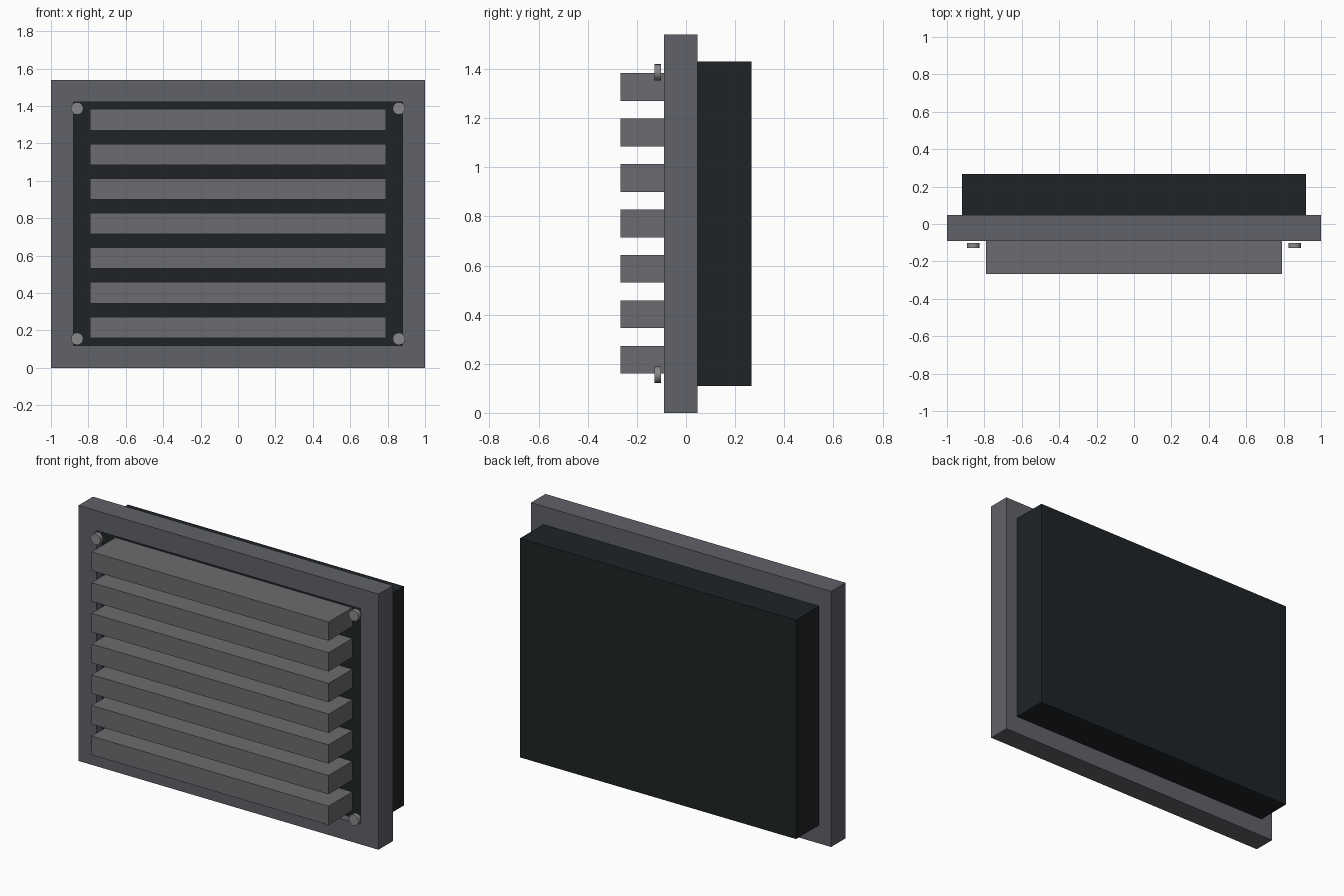
import bpy, bmesh, math

if "Cube" in bpy.data.objects:
    bpy.data.objects.remove(bpy.data.objects["Cube"])


def material(name, rgb):
    m = bpy.data.materials.new(name)
    m.diffuse_color = (*rgb, 1)
    m.use_nodes = True
    m.node_tree.nodes["Principled BSDF"].inputs["Base Color"].default_value = m.diffuse_color
    return m


frame_mat = material("frame_grey", (0.115, 0.122, 0.14))
slat_mat = material("slat_grey", (0.15, 0.148, 0.16))
dark_mat = material("dark_housing", (0.014, 0.017, 0.019))
screw_mat = material("screw_metal", (0.25, 0.25, 0.26))


def finish(name, bm, mat):
    bmesh.ops.recalc_face_normals(bm, faces=bm.faces)
    me = bpy.data.meshes.new(name)
    bm.to_mesh(me)
    bm.free()
    me.materials.append(mat)
    ob = bpy.data.objects.new(name, me)
    bpy.context.collection.objects.link(ob)
    return ob


def box(name, half_x, y0, y1, z0, z1, mat):
    bm = bmesh.new()
    bmesh.ops.create_cube(bm, size=1)
    for v in bm.verts:
        v.co = (v.co.x * 2 * half_x,
                y0 if v.co.y < 0 else y1,
                z0 if v.co.z < 0 else z1)
    return finish(name, bm, mat)


def ring_frame(name, outer, inner, y0, y1, mat):
    # outer and inner are (half width, bottom, top)
    bm = bmesh.new()

    def loop(r, y):
        h, b, t = r
        return [bm.verts.new((x, y, z)) for x, z in ((-h, b), (h, b), (h, t), (-h, t))]

    loops = [loop(outer, y0), loop(inner, y0), loop(inner, y1), loop(outer, y1)]
    for k in range(4):
        a, b = loops[k], loops[(k + 1) % 4]
        for i in range(4):
            j = (i + 1) % 4
            bm.faces.new((a[i], a[j], b[j], b[i]))
    return finish(name, bm, mat)


# Outer frame with rectangular opening
ring_frame("frame", (1.0, 0.0, 1.54), (0.88, 0.12, 1.42), -0.09, 0.047, frame_mat)

# Dark duct housing behind, its face recessed in the opening
box("housing", 0.92, -0.04, 0.266, 0.11, 1.43, dark_mat)

# Seven horizontal slats
for i in range(7):
    z = 0.16 + i * 0.185
    box(f"slat_{i + 1}", 0.79, -0.266, -0.038, z, z + 0.113, slat_mat)

# Corner screws
for sx in (-1, 1):
    for z in (0.155, 1.387):
        bpy.ops.mesh.primitive_cylinder_add(
            vertices=16, radius=0.033, depth=0.026,
            location=(sx * 0.86, -0.115, z), rotation=(math.pi / 2, 0, 0))
        ob = bpy.context.object
        ob.name = f"screw_{'left' if sx < 0 else 'right'}_{'bottom' if z < 1 else 'top'}"
        ob.data.materials.append(screw_mat)
        bpy.ops.object.shade_smooth_by_angle()
